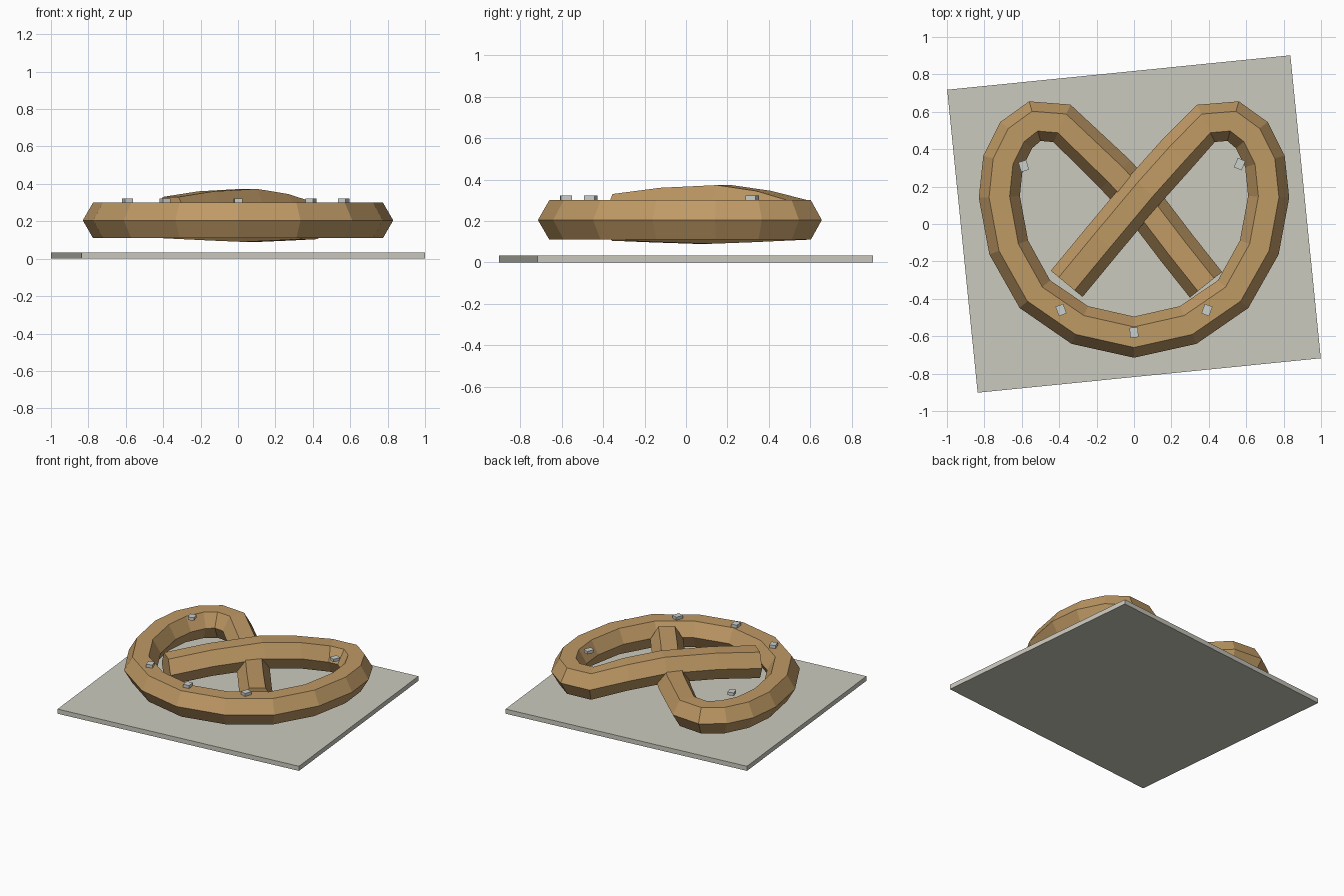
import bpy, bmesh, math
from mathutils import Vector, Matrix

cube = bpy.data.objects.get("Cube")
if cube:
    bpy.data.objects.remove(cube, do_unlink=True)


def material(name, color):
    mat = bpy.data.materials.new(name)
    mat.use_nodes = True
    mat.diffuse_color = (*color, 1)
    mat.node_tree.nodes["Principled BSDF"].inputs["Base Color"].default_value = (*color, 1)
    return mat


crust = material("baked crust tan", (0.52, 0.32, 0.13))
paper = material("paper grey", (0.60, 0.59, 0.52))
salt = material("salt grey", (0.60, 0.63, 0.60))


def add_object(name, bm, mat):
    bmesh.ops.recalc_face_normals(bm, faces=bm.faces)
    mesh = bpy.data.meshes.new(name)
    bm.to_mesh(mesh)
    bm.free()
    mesh.materials.append(mat)
    obj = bpy.data.objects.new(name, mesh)
    bpy.context.collection.objects.link(obj)
    return obj


def add_box(name, centre, size, angle, mat):
    bm = bmesh.new()
    bmesh.ops.create_cube(bm, size=1)
    place = Matrix.Translation(centre) @ Matrix.Rotation(angle, 4, "Z") @ Matrix.Diagonal((*size, 1))
    bm.transform(place)
    return add_object(name, bm, mat)


def add_tube(name, path, radius, sides, mat):
    """Sweep an upright polygon along the path and cap both ends."""
    points = [Vector(p) for p in path]
    bm = bmesh.new()
    rings = []
    for i, p in enumerate(points):
        ahead = (points[min(i + 1, len(points) - 1)] - p).normalized()
        behind = (p - points[max(i - 1, 0)]).normalized()
        tangent = ahead + behind
        across = Vector((tangent.y, -tangent.x, 0)).normalized()
        ring = []
        for k in range(sides):
            a = math.tau * k / sides
            offset = across * math.cos(a) + Vector((0, 0, math.sin(a)))
            ring.append(bm.verts.new(p + offset * radius))
        rings.append(ring)
    for r, s in zip(rings, rings[1:]):
        for k in range(sides):
            n = (k + 1) % sides
            bm.faces.new((r[k], r[n], s[n], s[k]))
    bm.faces.new(rings[0])
    bm.faces.new(rings[-1])
    return add_object(name, bm, mat)


# Baking sheet, turned slightly
add_box("paper_sheet", (0, 0, 0.017), (1.844, 1.628, 0.034), 0.1, paper)

# Twisted dough: mirrored loop with one arm crossing over the other
level = 0.205
loop = [(0.29, -0.54), (0.53, -0.375), (0.67, -0.125), (0.72, 0.145),
        (0.70, 0.335), (0.63, 0.475), (0.53, 0.55), (0.385, 0.538)]
right_loop = [(-x, y, level) for x, y in loop]
left_loop = [(x, y, level) for x, y in loop]
under_arm = [(-0.1, 0.265, 0.192), (0.07, 0.08, 0.185),
             (0.23, -0.13, 0.192), (0.385, -0.325, 0.2)]
over_arm = [(0.23, 0.375, 0.25), (0.06, 0.185, 0.278),
            (-0.17, -0.09, 0.265), (-0.36, -0.32, 0.235)]
path = under_arm[::-1] + right_loop[::-1] + [(0, -0.605, level)] + left_loop + over_arm
add_tube("pretzel_dough", path, 0.11, 6, crust)

# Salt grains
grains = [(0, -0.58, 0.1), (-0.39, -0.46, 0.35), (0.39, -0.46, -0.35),
          (-0.59, 0.31, 0.3), (0.565, 0.32, -0.4)]
for i, (x, y, angle) in enumerate(grains):
    add_box(f"salt_grain_{i + 1}", (x, y, 0.312), (0.044, 0.054, 0.022), angle, salt)
